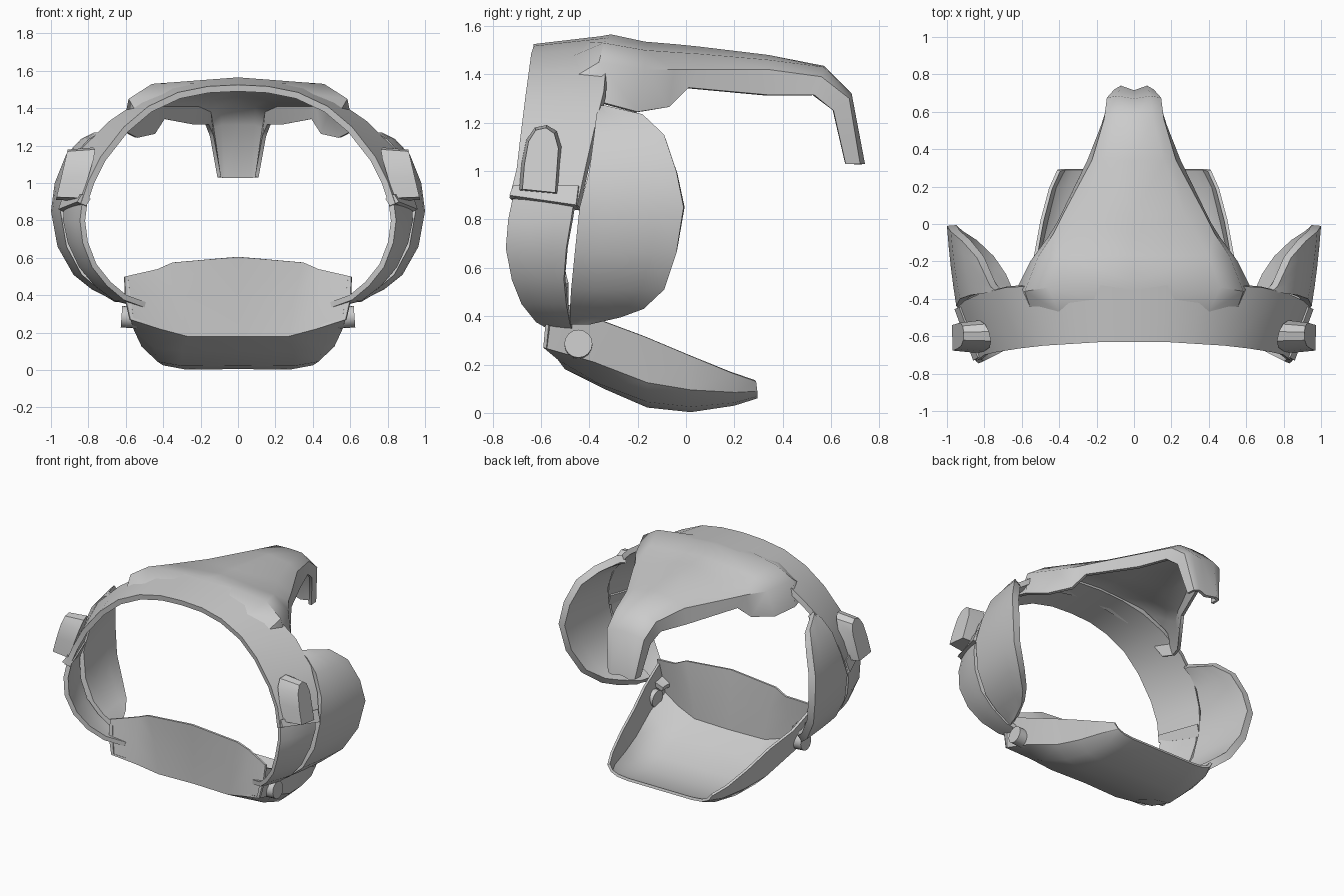
import bpy, bmesh
from mathutils import Vector

INSIDE = Vector((0, -0.2, 0.8))


def finish(ob, thick=0.0, angle=0.6):
    """Mirror across x, give the sheet a thickness, shade by angle."""
    m = ob.modifiers.new("mirror", 'MIRROR')
    m.use_clip = True
    m.merge_threshold = 0.002
    if thick:
        s = ob.modifiers.new("thickness", 'SOLIDIFY')
        s.thickness = thick
        s.offset = -1
    bpy.ops.object.select_all(action='DESELECT')
    ob.select_set(True)
    bpy.context.view_layer.objects.active = ob
    bpy.ops.object.convert(target='MESH')
    bpy.ops.object.shade_smooth_by_angle(angle=angle)


def new_object(name, bm):
    me = bpy.data.meshes.new(name)
    bm.to_mesh(me)
    bm.free()
    ob = bpy.data.objects.new(name, me)
    bpy.context.collection.objects.link(ob)
    return ob


def sheet(name, rows, thick, angle=0.6, centre=INSIDE):
    """Skin rows of points (right half), facing away from the centre."""
    bm = bmesh.new()
    grid = [[bm.verts.new(p) for p in r] for r in rows]
    for a, b in zip(grid, grid[1:]):
        for i in range(len(a) - 1):
            bm.faces.new((a[i], a[i + 1], b[i + 1], b[i]))
    bm.normal_update()
    facing = sum((f.calc_center_median() - centre).dot(f.normal) * f.calc_area() for f in bm.faces)
    if facing < 0:
        bmesh.ops.reverse_faces(bm, faces=bm.faces[:])
    finish(new_object(name, bm), thick, angle)


def prism(name, inner, outer):
    """Closed solid between two matching outlines."""
    bm = bmesh.new()
    a = [bm.verts.new(p) for p in inner]
    b = [bm.verts.new(p) for p in outer]
    n = len(a)
    bm.faces.new(a)
    bm.faces.new(b)
    for i in range(n):
        bm.faces.new((a[i], a[(i + 1) % n], b[(i + 1) % n], b[i]))
    bmesh.ops.recalc_face_normals(bm, faces=bm.faces[:])
    finish(new_object(name, bm))


def strip(front, back, bulge=0.0, cols=4):
    """Rows running from a front edge curve to a back edge curve."""
    rows = []
    for f, b in zip(front, back):
        f, b = Vector(f), Vector(b)
        row = []
        for i in range(cols + 1):
            t = i / cols
            p = f.lerp(b, t)
            p.x += bulge * 4 * t * (1 - t)
            row.append(p)
        rows.append(row)
    return rows


# Brow band arching over the front
band_front = [(0, -.63, 1.525), (.16, -.63, 1.517), (.32, -.64, 1.485), (.48, -.65, 1.41),
              (.61, -.665, 1.3), (.735, -.685, 1.14), (.80, -.70, 1.01), (.84, -.73, .89)]
band_back = [(0, -.33, 1.56), (.18, -.33, 1.55), (.36, -.33, 1.515), (.53, -.33, 1.44),
             (.69, -.34, 1.33), (.83, -.375, 1.19), (.905, -.41, 1.04), (.95, -.45, .86)]
sheet("brow_band", strip(band_front, band_back, 0, 2), 0.035)

# Thicker ends of the band
sheet("band_end", [[(.835, -.715, .94), (.935, -.445, .94)],
                   [(.86, -.73, .9), (.96, -.455, .86)]], 0.055)

# Crown tapering back into a downturned tail: centre, shoulder, side, lower edge
crown = [
    [(0, -.46, 1.538), (.40, -.47, 1.475), (.55, -.46, 1.39), (.61, -.43, 1.31)],
    [(0, -.31, 1.565), (.46, -.34, 1.53), (.585, -.36, 1.45), (.62, -.33, 1.28)],
    [(0, -.17, 1.535), (.40, -.17, 1.50), (.51, -.17, 1.42), (.555, -.2, 1.245)],
    [(0, -.05, 1.525), (.32, -.03, 1.49), (.43, -.05, 1.42), (.46, -.07, 1.265)],
    [(0, .05, 1.515), (.27, .05, 1.485), (.38, .05, 1.42), (.41, .01, 1.345)],
    [(0, .34, 1.48), (.16, .34, 1.46), (.225, .34, 1.42), (.25, .34, 1.315)],
    [(0, .57, 1.435), (.10, .57, 1.43), (.16, .56, 1.39), (.175, .53, 1.315)],
    [(0, .67, 1.32), (.09, .685, 1.32), (.145, .675, 1.30), (.15, .61, 1.25)],
    [(0, .715, 1.03), (.07, .74, 1.03), (.105, .72, 1.03), (.11, .66, 1.03)]]
sheet("crown", crown, 0.02, 0.7, Vector((0, 0, 1.0)))

# Ear guards: x, z, front y, back y
ear = [(.77, 1.27, -.36, -.33), (.84, 1.235, -.37, -.18), (.92, 1.15, -.38, -.09),
       (.98, 1.0, -.40, -.04), (1.0, .85, -.44, -.01), (.965, .66, -.46, -.04),
       (.88, .51, -.475, -.09), (.78, .43, -.48, -.175), (.71, .395, -.48, -.27),
       (.66, .365, -.48, -.40)]
sheet("ear_guard", strip([(x * .95, f, z) for x, z, f, b in ear],
                         [(x, b, z) for x, z, f, b in ear], 0.005), 0.05)

# Cheek straps from the band ends down to the chin guard
strap_front = [(.83, -.71, .92), (.845, -.735, .8), (.83, -.745, .68), (.78, -.72, .55),
               (.70, -.68, .45), (.61, -.62, .375), (.5, -.55, .335)]
strap_back = [(.93, -.46, .90), (.935, -.475, .8), (.91, -.495, .68), (.85, -.505, .55),
              (.765, -.495, .45), (.66, -.48, .37), (.51, -.465, .33)]
sheet("cheek_strap", strip(strap_front, strap_back, 0.008), 0.03)

# Raised buckles with rounded tops on the band ends
outline = [(-.69, .92), (-.68, 1.03), (-.66, 1.13), (-.625, 1.18), (-.575, 1.19),
           (-.535, 1.165), (-.515, 1.1), (-.53, .905)]
prism("side_buckle",
      [(.865 - .36 * (z - .92) + .3 * (y + .6), y, z) for y, z in outline],
      [(.97 - .22 * (z - .92), y * .85 - .09, z * .94 + .06) for y, z in outline])

# Chin plate standing at the front: lower and upper edges
sheet("chin_plate", [
    [(0, -.49, .18), (.27, -.50, .18), (.42, -.53, .22), (.575, -.59, .27)],
    [(0, -.50, .40), (.30, -.50, .39), (.43, -.52, .38), (.60, -.58, .38)],
    [(0, -.515, .605), (.35, -.51, .575), (.43, -.50, .54), (.605, -.56, .5)]],
    0.014, 0.6, Vector((0, 0, .4)))

# Chin bowl: centre, floor, lower wall, rim
bowl = [
    [(0, -.49, .18), (.27, -.50, .18), (.42, -.53, .22), (.575, -.59, .27), (.605, -.56, .48)],
    [(0, -.34, .10), (.30, -.34, .10), (.45, -.36, .12), (.555, -.38, .21), (.585, -.36, .385)],
    [(0, -.16, .025), (.30, -.16, .022), (.43, -.16, .045), (.515, -.16, .125), (.535, -.17, .315)],
    [(0, .02, .005), (.28, .02, .003), (.40, .02, .025), (.475, .02, .095), (.5, .02, .235)],
    [(0, .20, .03), (.27, .20, .03), (.37, .20, .042), (.43, .20, .085), (.455, .19, .165)],
    [(0, .295, .06), (.25, .295, .06), (.33, .295, .068), (.38, .295, .09), (.41, .29, .13)]]
sheet("chin_bowl", bowl, 0.018, 0.6, Vector((0, -.1, .5)))

# Round pivots where the straps meet the chin guard
bpy.ops.mesh.primitive_cylinder_add(vertices=16, radius=.058, depth=.09,
                                    location=(.578, -.445, .283), rotation=(0, 1.5, 0))
pivot = bpy.context.object
pivot.name = "chin_pivot"
bpy.ops.object.transform_apply(location=True, rotation=True, scale=True)
finish(pivot)
